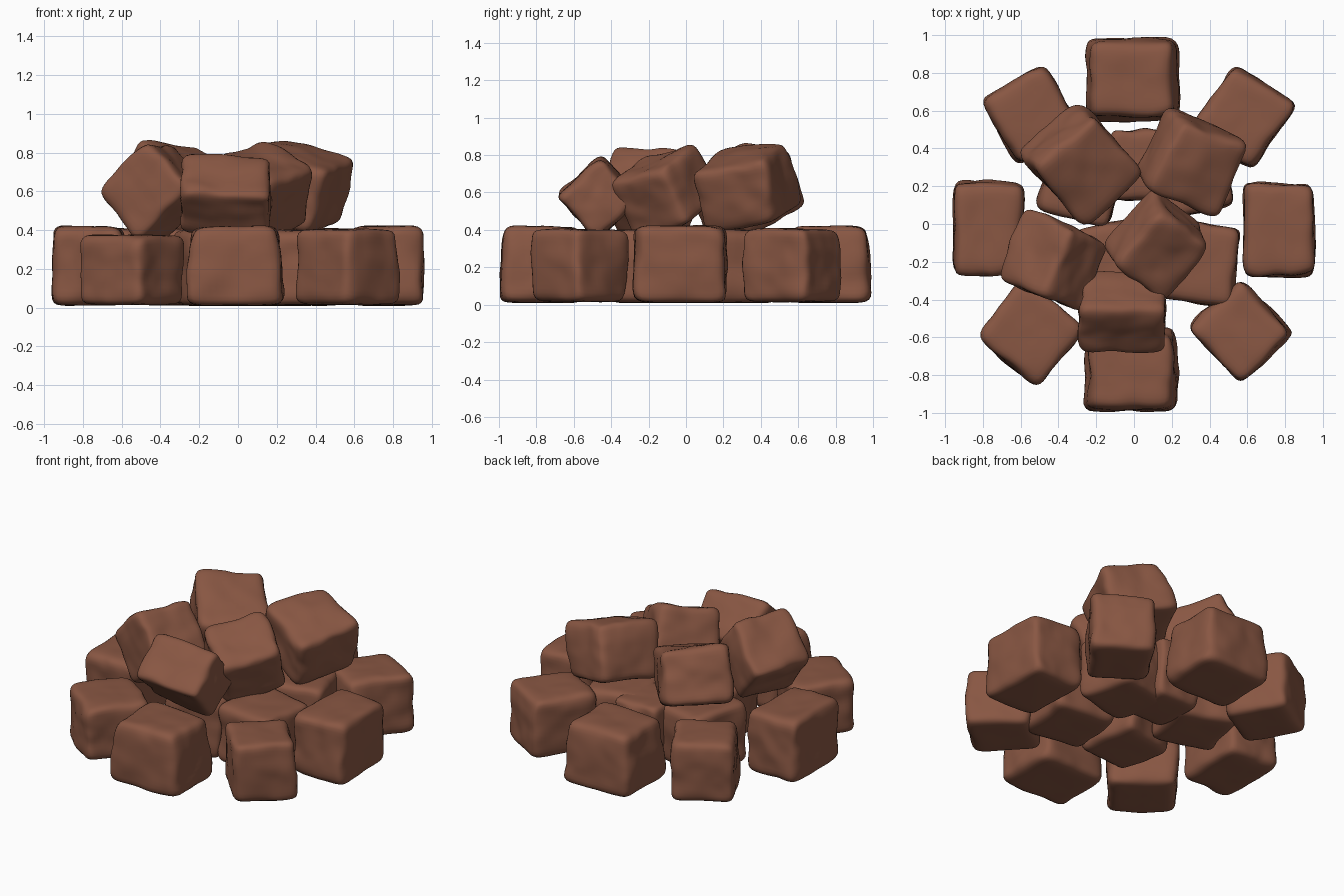
import bpy, bmesh, math, random
from mathutils import Vector, Matrix, noise

if "Cube" in bpy.data.objects:
    bpy.data.objects.remove(bpy.data.objects["Cube"], do_unlink=True)

random.seed(7)

brown = bpy.data.materials.new("warm_brown_stone")
brown.use_nodes = True
brown.diffuse_color = (0.25, 0.095, 0.056, 1)
brown.node_tree.nodes["Principled BSDF"].inputs["Base Color"].default_value = brown.diffuse_color


def random_vector(reach):
    return Vector([random.uniform(-reach, reach) for _ in range(3)])


def stone(name, centre, size, yaw=0, lean_to=0, lean=0, taper=0.0, skew=0.08):
    """Rounded, lumpy block: turned by yaw, then tipped toward the lean_to heading."""
    offset = random_vector(50)
    corners = [Vector((x, y, z)) for x in (-1, 1) for y in (-1, 1) for z in (-1, 1)]
    shifts = [random_vector(skew) for _ in corners]
    bm = bmesh.new()
    bmesh.ops.create_cube(bm, size=2)
    bmesh.ops.subdivide_edges(bm, edges=bm.edges[:], cuts=15, use_grid_fill=True)
    for v in bm.verts:
        # Round the edges
        p = v.co / sum(abs(c) ** 9 for c in v.co) ** (1 / 9)
        # Shift the corners unevenly
        q = p.copy()
        for s, d in zip(corners, shifts):
            q += d * (1 + s.x * p.x) * (1 + s.y * p.y) * (1 + s.z * p.z) / 8
        # Add broad lumps and smaller hollows
        q += noise.noise_vector(p * 1.1 + offset) * 0.08
        q += noise.noise_vector(p * 2.3 + offset) * 0.03
        # Keep grounded stones flat underneath
        if lean == 0:
            q.z = p.z + (q.z - p.z) * (0.15 if p.z < 0 else 0.5)
        q.x *= 1 - taper * p.z
        q.y *= 1 - taper * p.z
        v.co = Vector([c * s / 2 for c, s in zip(q, size)])
    mesh = bpy.data.meshes.new(name)
    bm.to_mesh(mesh)
    bm.free()
    mesh.materials.append(brown)
    mesh.shade_smooth()
    ob = bpy.data.objects.new(name, mesh)
    bpy.context.collection.objects.link(ob)
    a = math.radians(lean_to)
    tip = Matrix.Rotation(math.radians(lean), 4, Vector((-math.sin(a), math.cos(a), 0)))
    ob.matrix_world = Matrix.Translation(centre) @ tip @ Matrix.Rotation(math.radians(yaw), 4, "Z")


# Outer ring on the ground
square, tall = (0.4, 0.4, 0.39), (0.47, 0.42, 0.41)
stone("outer_front", (-0.01, -0.775, 0.215), tall, taper=0.07, skew=0.05)
stone("outer_back", (-0.01, 0.77, 0.215), tall, taper=0.07, skew=0.05)
stone("outer_left", (0.765, -0.03, 0.215), (0.38, 0.49, 0.41), skew=0.04)
stone("outer_right", (-0.77, -0.02, 0.215), (0.37, 0.49, 0.41), skew=0.04)
stone("outer_front_left", (0.56, -0.56, 0.21), square, yaw=43)
stone("outer_front_right", (-0.55, -0.575, 0.195), (0.4, 0.4, 0.36), yaw=-38)
stone("outer_back_left", (0.575, 0.565, 0.21), square, yaw=-32)
stone("outer_back_right", (-0.55, 0.575, 0.21), (0.38, 0.39, 0.39), yaw=31)

# Inner ring on the ground
inner = (0.4, 0.42, 0.39)
stone("inner_front_left", (0.33, -0.2, 0.205), (0.43, 0.42, 0.39), yaw=-8)
stone("inner_front_right", (-0.1, -0.2, 0.205), inner, yaw=10)
stone("inner_back_left", (0.29, 0.25, 0.205), inner, yaw=12)
stone("inner_back_right", (-0.27, 0.23, 0.205), inner, yaw=-14)
stone("inner_back", (0.04, 0.31, 0.205), (0.32, 0.36, 0.39))

# Tipped stones on top
stone("top_front", (-0.05, -0.465, 0.58), (0.46, 0.33, 0.32), yaw=-3, lean_to=-90, lean=45)
stone("top_right", (-0.43, -0.19, 0.6), (0.4, 0.41, 0.36), yaw=-22, lean_to=155, lean=42)
stone("top_middle", (0.13, -0.11, 0.61), (0.38, 0.4, 0.33), yaw=-38, lean_to=-65, lean=26)
stone("top_back_left", (0.3, 0.335, 0.63), (0.43, 0.43, 0.36), yaw=-24, lean_to=-50, lean=20)
stone("top_back_right", (-0.28, 0.325, 0.61), (0.42, 0.46, 0.36), yaw=42, lean_to=-45, lean=23)
